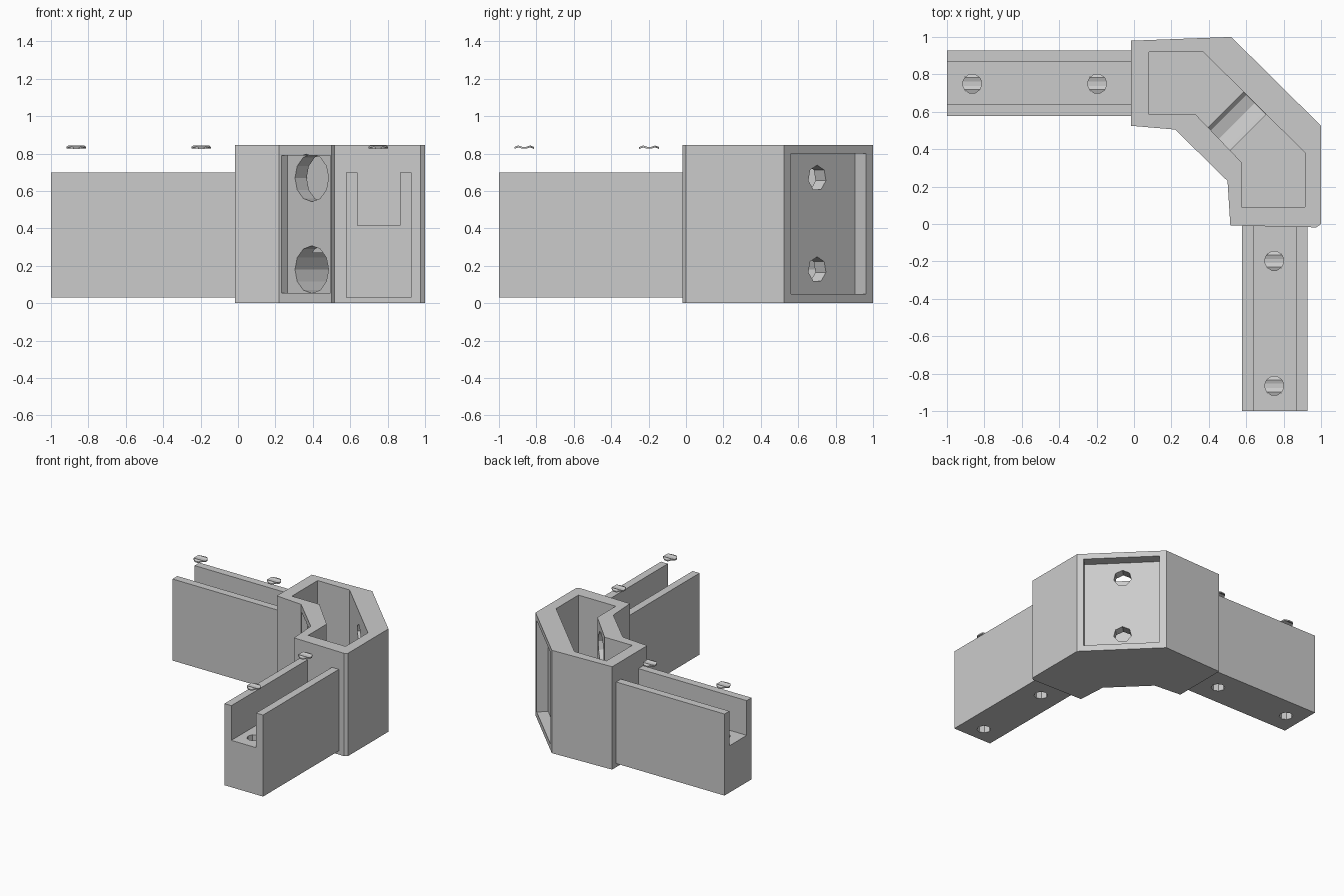
import bpy, bmesh, math
from mathutils import Matrix, Vector

if "Cube" in bpy.data.objects:
    bpy.data.objects.remove(bpy.data.objects["Cube"])


def finish(name, bm):
    bmesh.ops.recalc_face_normals(bm, faces=bm.faces)
    me = bpy.data.meshes.new(name)
    bm.to_mesh(me)
    bm.free()
    ob = bpy.data.objects.new(name, me)
    bpy.context.collection.objects.link(ob)
    return ob


def prism(name, pts, start, end, place=lambda u, v, w: (u, v, w)):
    """Extrude a closed (u, v) outline from w=start to w=end."""
    bm = bmesh.new()
    f = bm.faces.new([bm.verts.new(place(u, v, start)) for u, v in pts])
    ext = bmesh.ops.extrude_face_region(bm, geom=[f])['geom']
    shift = Vector(place(0, 0, end)) - Vector(place(0, 0, start))
    bmesh.ops.translate(bm, vec=shift, verts=[g for g in ext if isinstance(g, bmesh.types.BMVert)])
    return finish(name, bm)


def diagonal(u, v, w):
    """u across the diagonal face, v up, w outward along (1, 1)."""
    s = math.sqrt(0.5)
    return ((w - u) * s, 0.0 + (w + u) * s, v)


def circle(cu, cv, r, n):
    return [(cu + r * math.sin(2 * math.pi * i / n), cv + r * math.cos(2 * math.pi * i / n)) for i in range(n)]


def rect(u0, u1, v0, v1):
    return [(u0, v0), (u1, v0), (u1, v1), (u0, v1)]


def cut(ob, cutters):
    for c in cutters:
        m = ob.modifiers.new("cut", 'BOOLEAN')
        m.operation, m.solver, m.object = 'DIFFERENCE', 'EXACT', c
        bpy.context.view_layer.objects.active = ob
        bpy.ops.object.modifier_apply(modifier=m.name)
        bpy.data.objects.remove(c)


# Corner block with its cavity, pockets and bolt holes
TOP = 0.845
outline = [(-0.015, 0.98), (0.52, 1.0), (1.0, 0.525), (1.0, 0.0), (0.975, -0.018),
           (0.515, -0.008), (0.50, 0.23), (0.22, 0.505), (-0.015, 0.525)]
cavity = [(0.08, 0.92), (0.37, 0.92), (0.915, 0.38), (0.915, 0.09),
          (0.575, 0.09), (0.575, 0.33), (0.33, 0.585), (0.08, 0.585)]
R2 = math.sqrt(2)
OUT, INN = 1.523 / R2, 0.728 / R2
WALL_OUT = 1.292 / R2
block = prism("corner_block", outline, 0, TOP)
cutters = [prism("cavity_cut", cavity, 0.27, 1.0),
           prism("outer_pocket_cut", rect(-0.286, 0.286, 0.05, 0.80), OUT - 0.085, OUT + 0.1, diagonal),
           prism("inner_pocket_cut", rect(-0.184, 0.184, 0.055, 0.79), INN - 0.1, INN + 0.043, diagonal)]
for z in (0.18, 0.67):
    cutters.append(prism("nut_hole_cut", circle(0, z, 0.127, 12), INN - 0.05, WALL_OUT - 0.001, diagonal))
    cutters.append(prism("bolt_hole_cut", circle(0, z, 0.068, 7), WALL_OUT - 0.05, OUT + 0.05, diagonal))
cut(block, cutters)

# Channel arms, one along -x and one along -y
channel = [(0.577, 0.03), (0.928, 0.03), (0.928, 0.70), (0.865, 0.70),
           (0.865, 0.415), (0.64, 0.415), (0.64, 0.70), (0.577, 0.70)]
HOLES = (-0.865, -0.197)
arms = {"left_arm": lambda u, v, w: (w, u, v),
        "front_arm": lambda u, v, w: (u, w, v)}
for name, place in arms.items():
    arm = prism(name, channel, -1.0, 0.0, place)
    drills = []
    for h in HOLES:
        x, y, _ = place(0.75, 0, h)
        drills.append(prism("drill", circle(x, y, 0.053, 8), 0.0, 0.6))
    cut(arm, drills)

    # Small ridged discs hovering above each arm hole
    for i, h in enumerate(HOLES):
        x, y, _ = place(0.75, 0, h)
        bm = bmesh.new()
        rows = []
        for k, dy in enumerate((-0.053, -0.032, -0.011, 0.011, 0.032, 0.053)):
            half = max(math.sqrt(0.053 ** 2 - dy ** 2), 0.015)
            z = 0.826 + (0.011 if k in (1, 4) else 0.004 if k in (2, 3) else 0.003)
            rows.append([bm.verts.new((x + sx * half, y + dy, z + dz))
                         for sx, dz in ((-1, -0.004), (1, -0.004), (1, 0.006), (-1, 0.006))])
        for a, b in zip(rows, rows[1:]):
            for j in range(4):
                bm.faces.new((a[j], a[(j + 1) % 4], b[(j + 1) % 4], b[j]))
        bm.faces.new(rows[0])
        bm.faces.new(rows[-1])
        finish(f"{name}_disc_{i + 1}", bm)
